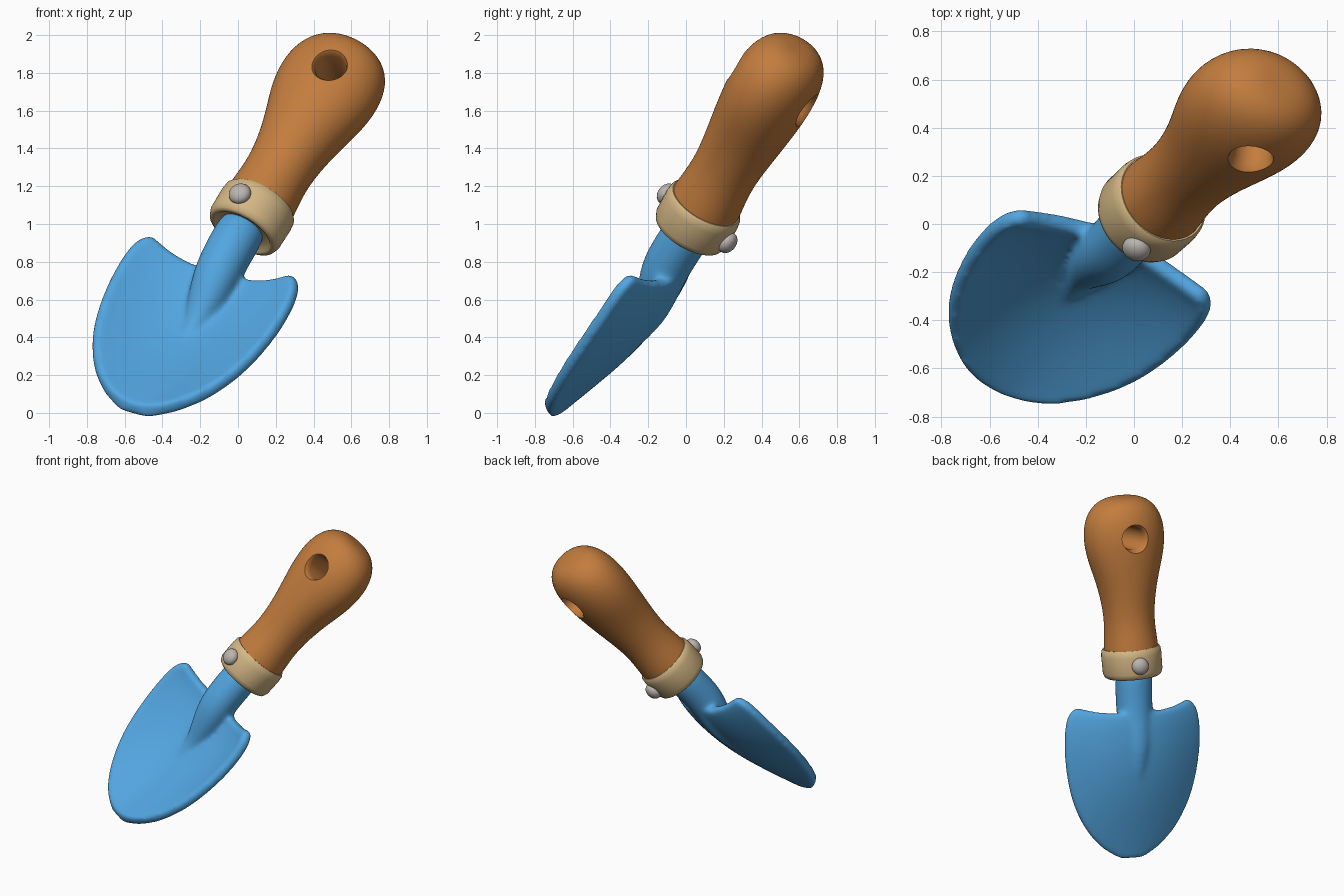
import bpy, bmesh, math
from mathutils import Matrix, Vector

cube = bpy.data.objects.get("Cube")
if cube:
    bpy.data.objects.remove(cube, do_unlink=True)

# Tool frame: local z runs up the handle, local -y is the hollow side of the blade
axis = Vector((0.472, 0.4375, 0.761)).normalized()
face = Vector((-0.27, -0.75, 0.60))
face = (face - axis * face.dot(axis)).normalized()
side = axis.cross(face)
FRAME = Matrix((side, -face, axis)).transposed().to_4x4()
FRAME.translation = (0.073, 0.063, 1.038)

# The grip and blade are rolled slightly against the collar and lean sideways
ROLLED = FRAME @ Matrix.Rotation(0.1, 4, 'Z')
GRIP = ROLLED @ Matrix.Rotation(-0.02, 4, 'Y')
LEANING = (ROLLED @ Matrix.Translation((0.01, 0, -0.4)) @ Matrix.Rotation(-0.065, 4, 'Y')
           @ Matrix.Translation((0, 0, 0.4)))


def material(name, rgb):
    m = bpy.data.materials.new(name)
    m.use_nodes = True
    m.diffuse_color = (*rgb, 1)
    bsdf = next(n for n in m.node_tree.nodes if n.type == 'BSDF_PRINCIPLED')
    bsdf.inputs["Base Color"].default_value = (*rgb, 1)
    return m


BLUE = material("blade_blue", (0.085, 0.38, 0.75))
BROWN = material("handle_brown", (0.55, 0.205, 0.048))
TAN = material("collar_tan", (0.66, 0.475, 0.235))
GREY = material("rivet_grey", (0.50, 0.46, 0.43))


def finish(name, bm, mat, matrix=FRAME):
    bmesh.ops.recalc_face_normals(bm, faces=bm.faces)
    mesh = bpy.data.meshes.new(name)
    bm.to_mesh(mesh)
    bm.free()
    ob = bpy.data.objects.new(name, mesh)
    bpy.context.collection.objects.link(ob)
    ob.matrix_world = matrix
    mesh.materials.append(mat)
    return ob


def select(*obs):
    bpy.ops.object.select_all(action='DESELECT')
    for ob in obs:
        ob.select_set(True)
    bpy.context.view_layer.objects.active = obs[0]


def modify(ob, kind, **settings):
    mod = ob.modifiers.new(kind.title(), kind)
    for key, value in settings.items():
        setattr(mod, key, value)


def bake(ob):
    select(ob)
    bpy.ops.object.convert(target='MESH')


def smooth(ob, angle=50):
    select(ob)
    bpy.ops.object.shade_smooth_by_angle(angle=math.radians(angle))


def loft(rings, sides=24):
    """Closed skin over ellipses given as (z, x radius, y radius, y centre)."""
    bm = bmesh.new()
    loops = []
    for z, rx, ry, cy in rings:
        angles = [math.tau * i / sides for i in range(sides)]
        loops.append([bm.verts.new((rx * math.cos(a), cy + ry * math.sin(a), z)) for a in angles])
    for low, high in zip(loops, loops[1:]):
        for i in range(sides):
            j = (i + 1) % sides
            bm.faces.new((low[i], low[j], high[j], high[i]))
    bm.faces.new(loops[0])
    bm.faces.new(loops[-1])
    return bm


# Handle: swelling grip with a flattened bulb
grip = [(0.0, 0.19, 0.19), (0.06, 0.197, 0.197), (0.16, 0.188, 0.188), (0.32, 0.175, 0.173),
        (0.54, 0.209, 0.204), (0.74, 0.277, 0.228), (0.90, 0.30, 0.238), (1.04, 0.275, 0.22),
        (1.13, 0.205, 0.172), (1.17, 0.115, 0.10), (1.174, 0.03, 0.03)]
handle = finish("handle", loft([(z, rx, ry, 0) for z, rx, ry in grip]), BROWN, GRIP)
modify(handle, 'SUBSURF', levels=2, render_levels=2)
bake(handle)

# Hanging hole with a flared lip at each end
bore = [(0.30, 0.17), (0.24, 0.115), (0.215, 0.092), (0.18, 0.082)]
bore = bore + [(-z, r) for z, r in reversed(bore)]
cutter = finish("hole_cutter", loft([(z, r, r, 0) for z, r in bore], 40), BROWN,
                GRIP @ Matrix.Translation((0.03, 0, 0.9)) @ Matrix.Rotation(0.1, 4, 'Z')
                @ Matrix.Rotation(math.pi / 2, 4, 'X'))
cutter.hide_render = True
modify(handle, 'BOOLEAN', object=cutter, operation='DIFFERENCE')
bpy.context.view_layer.update()
bake(handle)
bpy.data.objects.remove(cutter, do_unlink=True)
smooth(handle, 40)

# Collar: rounded band, closed underneath around the neck
band = [(-0.085, 0.10), (-0.09, 0.15), (-0.105, 0.165), (-0.11, 0.182), (-0.10, 0.199),
        (-0.07, 0.21), (0.05, 0.212), (0.085, 0.208), (0.10, 0.197), (0.097, 0.175)]
collar = finish("collar", loft([(z, r, r, 0) for z, r in band], 64), TAN)
smooth(collar)

# Rivets on the front and back of the collar
for label, sign in (("front", -1), ("back", 1)):
    bm = bmesh.new()
    bmesh.ops.create_uvsphere(bm, u_segments=24, v_segments=16, radius=0.06)
    place = Matrix.Translation((0, sign * 0.215, -0.01)) @ Matrix.Diagonal((1, 0.75, 1, 1))
    smooth(finish(label + "_rivet", bm, GREY, FRAME @ place))

# Blade: scooped sheet, rows of (z, half width, rim depth, keel depth)
rows = [(-0.31, 0.41, 0.07, -0.055), (-0.34, 0.465, 0.075, -0.06), (-0.42, 0.50, 0.08, -0.07),
        (-0.60, 0.51, 0.085, -0.073), (-0.80, 0.49, 0.10, -0.05), (-1.0, 0.443, 0.115, 0.0),
        (-1.17, 0.36, 0.125, 0.055), (-1.29, 0.265, 0.135, 0.095), (-1.365, 0.17, 0.14, 0.12),
        (-1.40, 0.09, 0.14, 0.13), (-1.413, 0.03, 0.14, 0.135)]
half = [0.2, 0.4, 0.6, 0.8, 0.94, 1.0]
columns = [-u for u in reversed(half)] + [0] + half
bm = bmesh.new()
grid = []
for z, width, rim, keel in rows:
    dip = 0.05 * max(0, 1 - (-0.31 - z) / 0.3)
    grid.append([bm.verts.new((u * width, -(keel + (rim - keel) * u * u), z - dip * (1 - u ** 4)))
                 for u in columns])
for upper, lower in zip(grid, grid[1:]):
    for i in range(len(columns) - 1):
        bm.faces.new((upper[i], upper[i + 1], lower[i + 1], lower[i]))
blade = finish("blade", bm, BLUE, LEANING)
modify(blade, 'SOLIDIFY', thickness=0.075, offset=0)
modify(blade, 'SUBSURF', levels=3, render_levels=3)
bake(blade)

# Neck: tapering stem that sinks into the blade
stem = [(0.0, 0.132, 0), (-0.2, 0.132, -0.012), (-0.34, 0.13, -0.015), (-0.46, 0.122, 0.002),
        (-0.6, 0.096, 0.036), (-0.72, 0.06, 0.052), (-0.85, 0.04, 0.036), (-0.95, 0.02, 0.01)]
neck = finish("neck", loft([(z, r, r, y) for z, r, y in stem]), BLUE, LEANING)
modify(neck, 'SUBSURF', levels=2, render_levels=2)
bake(neck)

# Blend the neck and blade into one soft skin
select(blade, neck)
bpy.ops.object.join()
modify(blade, 'REMESH', mode='VOXEL', voxel_size=0.011, use_smooth_shade=True)
modify(blade, 'SMOOTH', factor=0.5, iterations=35)
bake(blade)
smooth(blade, 80)
